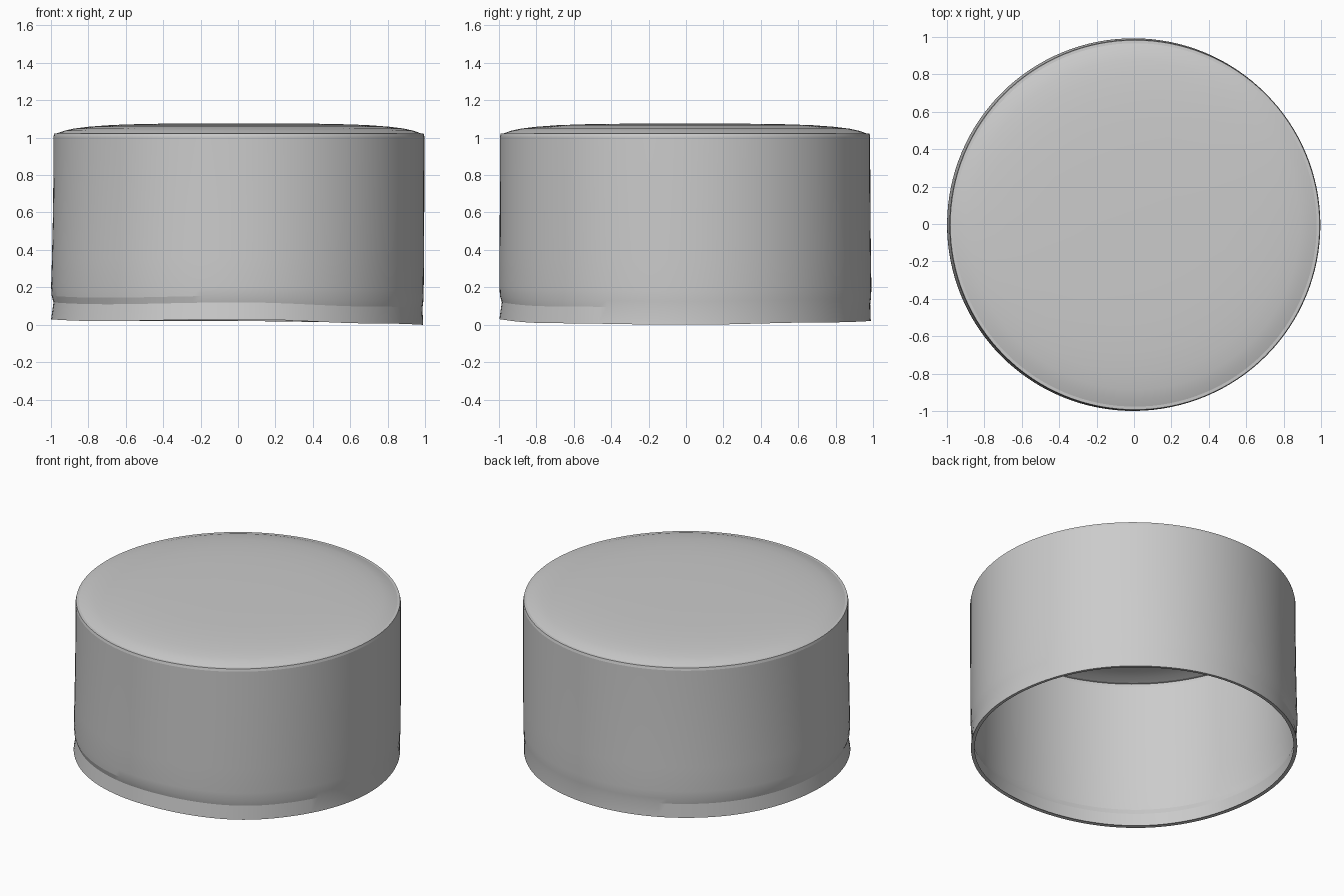
import bpy, bmesh, math

if "Cube" in bpy.data.objects:
    bpy.data.objects.remove(bpy.data.objects["Cube"])

SEG = 128
# height of the uneven bottom edge every 45 degrees, starting at +x
HEM = [0.0, 0.012, 0.02, 0.022, 0.03, 0.02, 0.03, 0.008]


def hem_height(a):
    t = (a / (math.pi / 4)) % 8
    i = int(t) % 8
    f = (1 - math.cos((t - int(t)) * math.pi)) / 2
    return HEM[i] * (1 - f) + HEM[(i + 1) % 8] * f


def flare(a):
    # the lip flares out towards the front left
    return (1 + math.cos(a - math.radians(225))) / 2


def lathe(name, profile, close=False):
    """profile: (radius, extra flare radius, height, hem influence, centre shift)"""
    bm = bmesh.new()
    rings = []
    for r, fl, z, hem, shift in profile:
        ring = []
        for i in range(SEG):
            a = 2 * math.pi * i / SEG
            rad = r + fl * flare(a)
            ring.append(bm.verts.new((rad * math.cos(a) + shift,
                                      rad * math.sin(a) - shift,
                                      z + hem * hem_height(a))))
        rings.append(ring)
    for lo, hi in zip(rings, rings[1:]):
        for i in range(SEG):
            j = (i + 1) % SEG
            bm.faces.new((lo[i], lo[j], hi[j], hi[i]))
    if close:
        tip = bm.verts.new((profile[-1][4], -profile[-1][4], 1.076))
        for i in range(SEG):
            bm.faces.new((rings[-1][i], rings[-1][(i + 1) % SEG], tip))
    me = bpy.data.meshes.new(name)
    bm.to_mesh(me)
    bm.free()
    ob = bpy.data.objects.new(name, me)
    bpy.context.collection.objects.link(ob)
    bpy.ops.object.select_all(action='DESELECT')
    ob.select_set(True)
    bpy.context.view_layer.objects.active = ob
    bpy.ops.object.shade_smooth_by_angle(angle=math.radians(13))
    return ob


# thin side wall, with folded hem, crease and slight bulge above it
lathe("side_wall", [
    (0.965, 0.010, 0.002, 1, 0.0),
    (0.986, 0.014, 0.0, 1, 0.0),
    (0.985, 0.0, 0.09, 1, 0.0),
    (0.988, 0.008, 0.125, 1, 0.0),
    (0.990, 0.009, 0.18, 0.8, 0.0),
    (0.990, 0.006, 0.35, 0.3, 0.002),
    (0.990, 0.002, 0.6, 0, 0.004),
    (0.990, 0.0, 0.85, 0, 0.005),
    (0.990, 0.0, 1.005, 0, 0.005),
])

# bevelled rim and shallow domed top
lathe("domed_top", [
    (0.990, 0, 1.005, 0, 0.005),
    (0.986, 0, 1.022, 0, 0.005),
    (0.970, 0, 1.023, 0, 0.005),
    (0.93, 0, 1.037, 0, 0.005),
    (0.88, 0, 1.048, 0, 0.005),
    (0.80, 0, 1.058, 0, 0.005),
    (0.68, 0, 1.067, 0, 0.005),
    (0.50, 0, 1.073, 0, 0.005),
    (0.25, 0, 1.0755, 0, 0.005),
], close=True)
